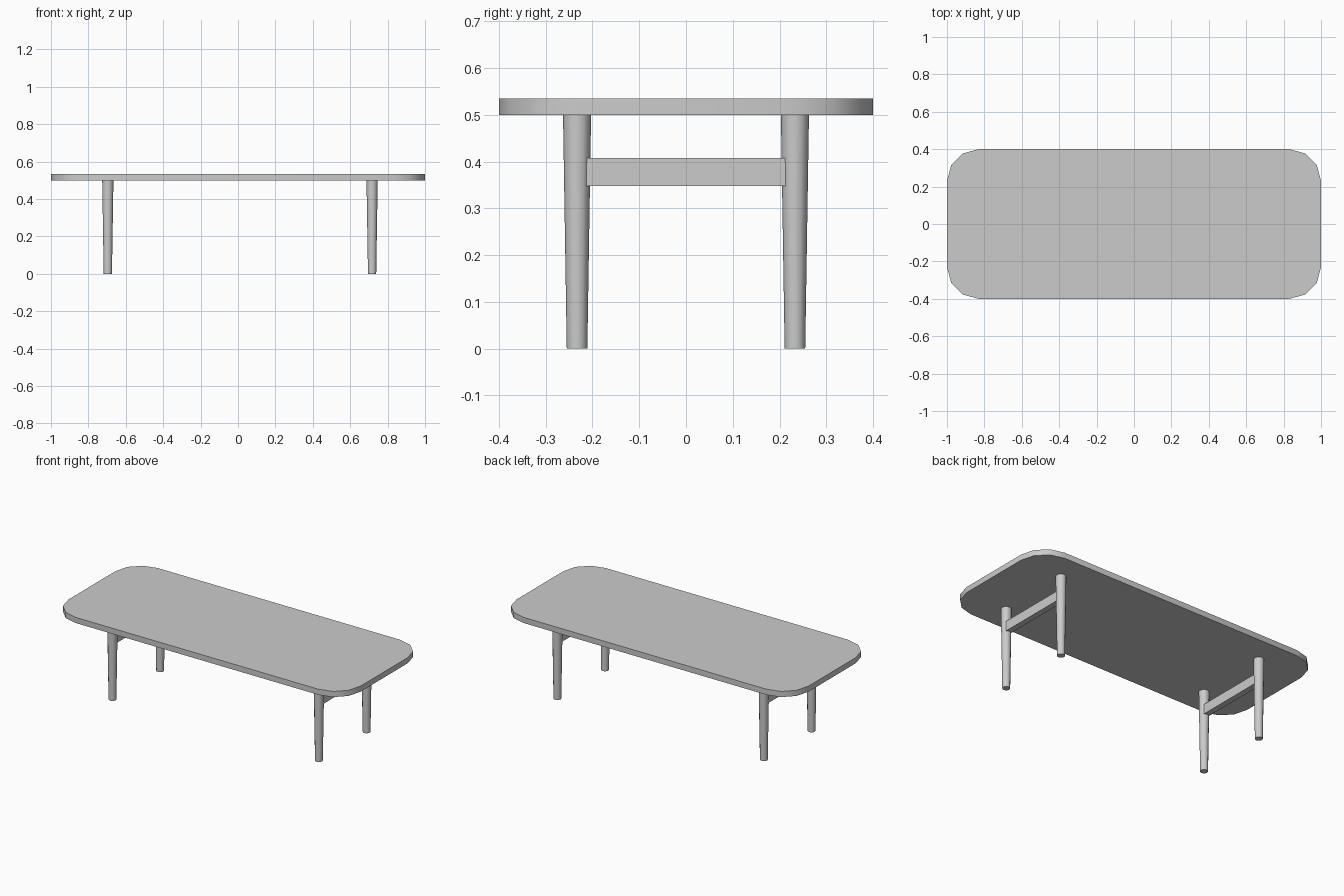
import bpy, bmesh, math

if "Cube" in bpy.data.objects:
    bpy.data.objects.remove(bpy.data.objects["Cube"])

def finish(name, bm, smooth=True):
    bmesh.ops.recalc_face_normals(bm, faces=bm.faces)
    mesh = bpy.data.meshes.new(name)
    bm.to_mesh(mesh)
    bm.free()
    ob = bpy.data.objects.new(name, mesh)
    bpy.context.collection.objects.link(ob)
    if smooth:
        bpy.ops.object.select_all(action='DESELECT')
        ob.select_set(True)
        bpy.context.view_layer.objects.active = ob
        bpy.ops.object.shade_smooth_by_angle(angle=math.radians(40))
    return ob

# Table top: rounded rectangle, three segments per corner
R, SEG, Z0, Z1 = 0.17, 3, 0.5, 0.535
bm = bmesh.new()
ring = []
for q, (sx, sy) in enumerate([(1, 1), (-1, 1), (-1, -1), (1, -1)]):
    for i in range(SEG + 1):
        a = math.pi / 2 * (q + i / SEG)
        ring.append(bm.verts.new((sx * (1 - R) + R * math.cos(a),
                                  sy * (0.4 - R) + R * math.sin(a), Z0)))
base = bm.faces.new(ring)
ext = bmesh.ops.extrude_face_region(bm, geom=[base], use_keep_orig=True)
for v in ext["geom"]:
    if isinstance(v, bmesh.types.BMVert):
        v.co.z = Z1
finish("table_top", bm)

# Tapered round leg
def leg(name, x, y):
    bm = bmesh.new()
    bmesh.ops.create_cone(bm, cap_ends=True, segments=12,
                          radius1=0.022, radius2=0.03, depth=Z0)
    bmesh.ops.translate(bm, verts=bm.verts, vec=(x, y, Z0 / 2))
    finish(name, bm)

# Flat stretcher between the two legs of one end
def stretcher(name, x):
    bm = bmesh.new()
    bmesh.ops.create_cube(bm, size=1)
    bmesh.ops.scale(bm, verts=bm.verts, vec=(0.036, 0.43, 0.06))
    bmesh.ops.translate(bm, verts=bm.verts, vec=(x, 0, 0.378))
    finish(name, bm, smooth=False)

for side, x in (("left", -0.696), ("right", 0.717)):
    leg(f"front_{side}_leg", x, -0.233)
    leg(f"back_{side}_leg", x, 0.233)
    stretcher(f"{side}_stretcher", x)
